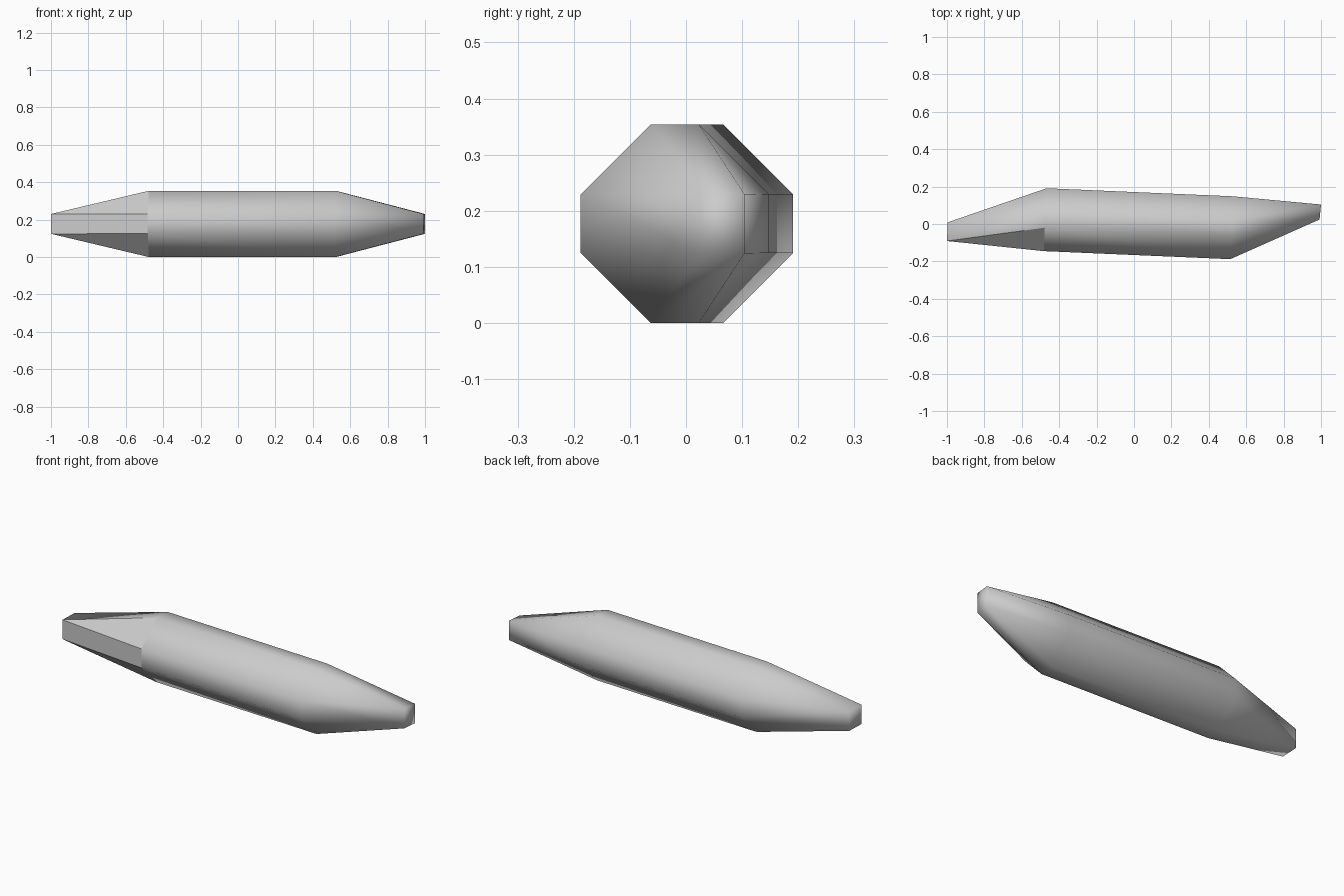
import bpy, bmesh, math

if "Cube" in bpy.data.objects:
    bpy.data.objects.remove(bpy.data.objects["Cube"])

TILT = math.tan(math.radians(2.6))   # sections lean with the skewed axis
ZC = 0.177

grey = bpy.data.materials.new("light_grey")
grey.diffuse_color = (0.6, 0.6, 0.6, 1)
grey.use_nodes = True
grey.node_tree.nodes["Principled BSDF"].inputs["Base Color"].default_value = grey.diffuse_color

bm = bmesh.new()


def section(cx, cy, lean, points):
    """Closed ring of vertices around the body axis."""
    return [bm.verts.new((cx + lean * v, cy + v, ZC + w)) for v, w in points]


# Chamfered section, two points for each corner of the small end rectangles
W, H, C = 0.168, 0.177, 0.125
octagon = []
for sy, sz, flip in ((1, 1, False), (-1, 1, True), (-1, -1, False), (1, -1, True)):
    pair = [(sy * W, sz * (H - C)), (sy * (W - C), sz * H)]
    octagon += pair[::-1] if flip else pair


def rectangle(half_width):
    return [(sy * half_width, sz * 0.053) for sy, sz in ((1, 1), (-1, 1), (-1, -1), (1, -1))]


left_end = section(-0.998, -0.041, 0.04, rectangle(0.05))
left_ring = section(-0.475, 0.023, TILT, octagon)
right_ring = section(0.522, -0.020, TILT, octagon)
right_end = section(0.996, 0.064, 0.1, rectangle(0.04))

flat_faces = []
for k in range(8):
    n = (k + 1) % 8
    # straight middle
    bm.faces.new((left_ring[k], left_ring[n], right_ring[n], right_ring[k]))
    # tapers: chamfers close to triangles, flats stay four-sided
    for ring, end in ((left_ring, left_end), (right_ring, right_end)):
        a, b = end[k // 2], end[n // 2]
        face = bm.faces.new((ring[k], ring[n], b) if a == b else (ring[k], ring[n], b, a))
        if ring is left_ring and k in (2, 3, 4):
            flat_faces.append(face)      # faceted front of the left taper
bm.faces.new(left_end)
bm.faces.new(right_end)

bmesh.ops.recalc_face_normals(bm, faces=bm.faces)
for face in bm.faces:
    face.smooth = face not in flat_faces

mesh = bpy.data.meshes.new("tapered_body")
bm.to_mesh(mesh)
bm.free()
mesh.materials.append(grey)
body = bpy.data.objects.new("tapered_body", mesh)
bpy.context.collection.objects.link(body)
